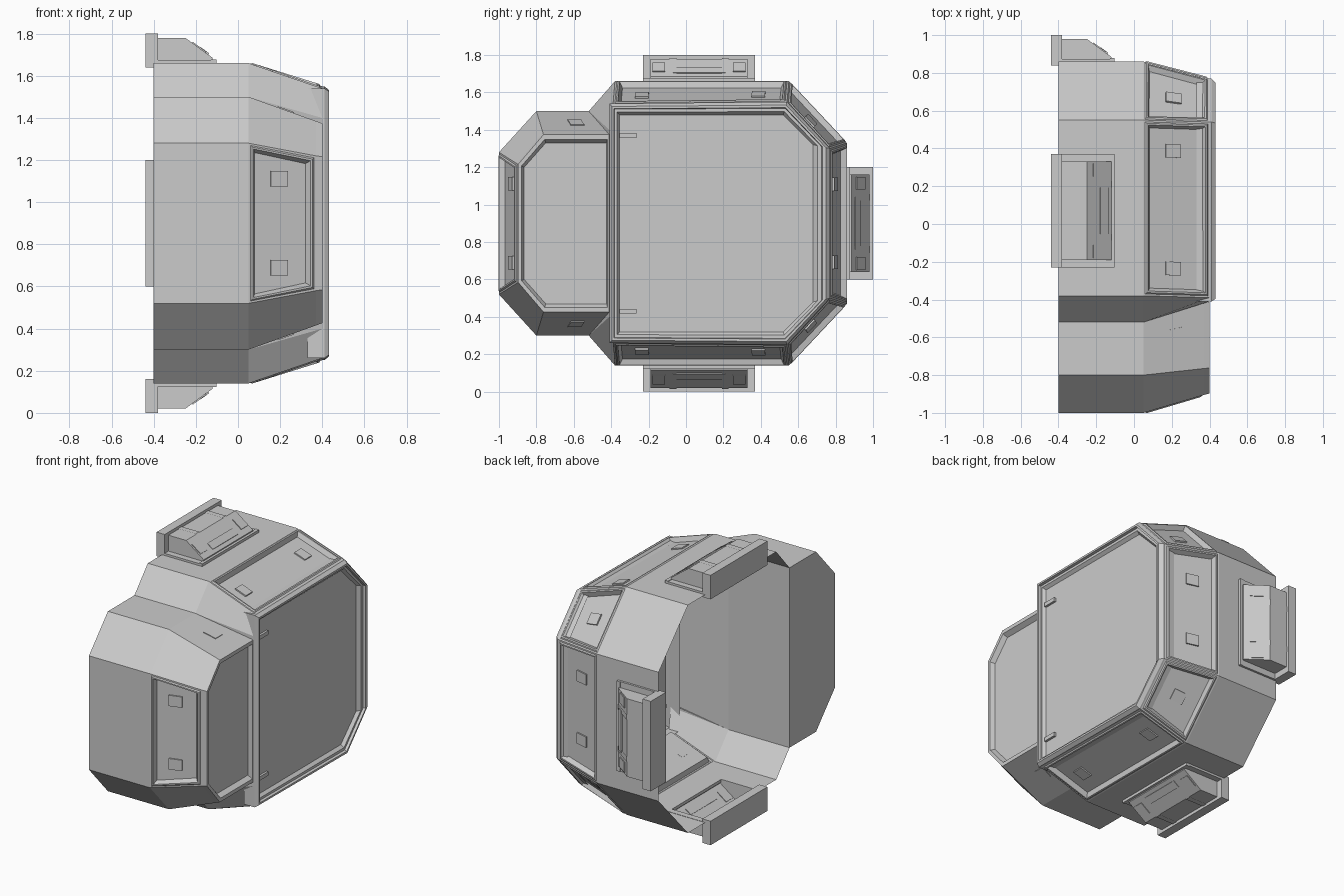
import bpy, bmesh
from mathutils import Vector as V

if "Cube" in bpy.data.objects:
    bpy.data.objects.remove(bpy.data.objects["Cube"])

XB, XM, XF = -0.40, 0.05, 0.40      # open back, crease, front of the shell


def mirror(half):
    return half + [(y, 1.8 - z) for y, z in reversed(half)]


def ring(pts, x):
    return [V((x, y, z)) for y, z in pts]


def lerp_pts(a, b, t):
    return [(p[0] + (q[0] - p[0]) * t, p[1] + (q[1] - p[1]) * t) for p, q in zip(a, b)]


def make(name, faces, panels=(), centre=V((0, 0.1, 0.9))):
    """Mesh from point polygons; listed faces become stepped, sunken panels."""
    bm = bmesh.new()
    fs = [bm.faces.new([bm.verts.new(p) for p in f]) for f in faces]
    bm.normal_update()
    for f in fs:
        if f.normal.dot(f.calc_center_median() - centre) < 0:
            f.normal_flip()
    keep = [fs[i] for i in panels]
    bmesh.ops.remove_doubles(bm, verts=bm.verts, dist=0.0005)
    bm.normal_update()
    if keep:
        for thick, depth in ((0.014, 0.0), (0.01, 0.006), (0.012, 0.0), (0.022, -0.03)):
            bmesh.ops.inset_individual(bm, faces=keep, thickness=thick, depth=depth)
    me = bpy.data.meshes.new(name)
    bm.to_mesh(me)
    bm.free()
    ob = bpy.data.objects.new(name, me)
    bpy.context.collection.objects.link(ob)
    return ob


def strip(a, b, closed=False):
    n = len(a)
    return [(a[i], a[(i + 1) % n], b[(i + 1) % n], b[i]) for i in range(n if closed else n - 1)]


def box_faces(o, ax, ay, az):
    """Box around o from three half-extent vectors."""
    c = {(i, j, k): o + ax * i + ay * j + az * k
         for i in (-1, 1) for j in (-1, 1) for k in (-1, 1)}
    out = []
    for s in (-1, 1):
        out += [[c[s, -1, -1], c[s, 1, -1], c[s, 1, 1], c[s, -1, 1]],
                [c[-1, s, -1], c[1, s, -1], c[1, s, 1], c[-1, s, 1]],
                [c[-1, -1, s], c[1, -1, s], c[1, 1, s], c[-1, 1, s]]]
    return out


def box(name, o, ax, ay, az):
    return make(name, box_faces(o, ax, ay, az), centre=o)


def lamp(name, quad, s, t=0.47, sink=0.02, centre=V((0, 0, 0.9))):
    """Small plate lying on a tapered face."""
    a, b, c, d = quad
    p = a.lerp(b, s).lerp(d.lerp(c, s), t)
    u = (b - a).normalized()
    w = ((c + d) - (a + b)).normalized()
    n = u.cross(w).normalized()
    if n.dot(p - centre) < 0:
        n = -n
    box(name, p - n * sink, u * 0.036, w * 0.042, n * 0.005)


# Clip placement: base point, tangent along the clip, outward direction
CLIPS = {"top": (V((0, 0.07, 1.66)), V((0, 1, 0)), V((0, 0, 1))),
         "side": (V((0, 0.86, 0.9)), V((0, 0, 1)), V((0, 1, 0))),
         "bottom": (V((0, 0.07, 0.14)), V((0, 1, 0)), V((0, 0, -1)))}
NOTCH = {1: "top", 3: "side", 5: "bottom"}

# Main housing: closed tube with clip notches, then tapered panels
base = mirror([(-0.52, 1.5), (-0.38, 1.66), (0.55, 1.66), (0.86, 1.33)])
front = mirror([(-0.41, 1.40), (-0.39, 1.54), (0.54, 1.55), (0.77, 1.30)])
B, M, F = ring(base, XB), ring(base, XM), ring(front, XF)
taper = strip(M, F, True)
faces = list(taper)
for i, q in enumerate(strip(B, M, True)):
    if i not in NOTCH:
        faces.append(q)
        continue
    a, b, c, d = q
    o, tan, _ = CLIPS[NOTCH[i]]
    ts = sorted(((o + tan * k - a).dot((b - a).normalized())) / (b - a).length for k in (-0.26, 0.26))
    p, r = a.lerp(b, ts[0]), a.lerp(b, ts[1])
    off = V((0.28, 0, 0))
    full = V((XM - XB, 0, 0))
    faces += [(a, p, p + full, d), (r, b, c, r + full),
              (p + off, r + off, r + full, p + full)]
make("main_housing", faces, panels=(1, 2, 3, 4, 5))
for i, spots in {1: (0.16, 0.83), 2: (0.5,), 3: (0.25, 0.75), 4: (0.5,), 5: (0.17, 0.84)}.items():
    for s in spots:
        lamp("panel_light", taper[i], s)

# Main window frame and pane
outer = mirror([(-0.41, 1.54), (0.54, 1.55), (0.77, 1.30)])
inner = mirror([(-0.355, 1.48), (0.52, 1.48), (0.68, 1.32)])
steps = [(0, 0.33), (0, 0.41), (0.25, 0.432), (0.45, 0.432), (0.5, 0.415), (0.75, 0.415), (1, 0.395)]
rings = [ring(lerp_pts(outer, inner, t), x) for t, x in steps]
make("main_window_frame", [f for a, b in zip(rings, rings[1:]) for f in strip(a, b, True)])
make("main_window", [rings[-1]])
for z in (1.37, 0.43):
    box("window_tab", V((0.402, -0.31, z)), V((0.008, 0, 0)), V((0, 0.045, 0)), V((0, 0, 0.013)))

# Side bay with closed back
e0 = mirror([(-0.52, 1.5), (-0.8, 1.5), (-1.0, 1.28)])
e1 = mirror([(-0.41, 1.385), (-0.765, 1.385), (-0.905, 1.22)])
e2 = mirror([(-0.425, 1.33), (-0.75, 1.33), (-0.865, 1.2)])
EB, EM, EF = ring(e0, XB), ring(e0, XM), ring(e1, 0.37)
bay = strip(EM, EF)
make("side_bay", bay + strip(EB, EM) + [EB], panels=(2,), centre=V((0, -0.6, 0.9)))
ering = [EF] + [ring(lerp_pts(e1, e2, t), x) for t, x in ((0.2, 0.40), (0.65, 0.40), (1, 0.37))]
make("bay_window_frame", [f for a, b in zip(ering, ering[1:]) for f in strip(a, b, True)],
     centre=V((0, -0.6, 0.9)))
make("bay_window", [ering[-1]])
for s in (0.2, 0.8):
    lamp("bay_panel_light", bay[2], s)
for i in (0, 4):
    lamp("bay_edge_light", bay[i], 0.4 if i == 0 else 0.6, 0.55, 0.0, V((0, -0.6, 0.9)))

# Mounting clips: hollow wedge, rim, back flange, ribs and pads
prof = [(-0.39, 0), (-0.39, 0.12), (-0.25, 0.12), (-0.12, 0.025), (-0.12, 0)]
for side, (o, t, n) in CLIPS.items():
    X = V((1, 0, 0))

    def P(u, x, r):
        return o + t * u + X * x + n * r

    mid = P(0, -0.25, 0)
    ends = [[P(u, x, r) for x, r in prof] for u in (-0.26, 0.26)]
    make(side + "_clip", strip(*ends) + ends, centre=mid)
    box(side + "_clip_flange", P(0, -0.41, 0.06), X * 0.03, t * 0.3, n * 0.08)
    for s in (-1, 1):
        box(side + "_clip_rim", P(s * 0.28, -0.25, 0.006), X * 0.14, t * 0.02, n * 0.008)
        rib = [[P(s * 0.14 + w, x, r + 0.005) for x, r in prof[1:4]] for w in (-0.018, 0.018)]
        make(side + "_clip_rib", strip(*rib), centre=mid)
        slope = (X * 0.13 - n * 0.095).normalized()
        up = slope.cross(t).normalized()
        box(side + "_clip_pad", P(s * 0.215, -0.185, 0.073), slope * 0.04, t * 0.034, up * 0.005)
    box(side + "_clip_front_rim", P(0, -0.115, 0.008), X * 0.012, t * 0.3, n * 0.01)
    box(side + "_clip_bar", P(0, -0.16, 0.056), slope * 0.025, t * 0.14, up * 0.006)
